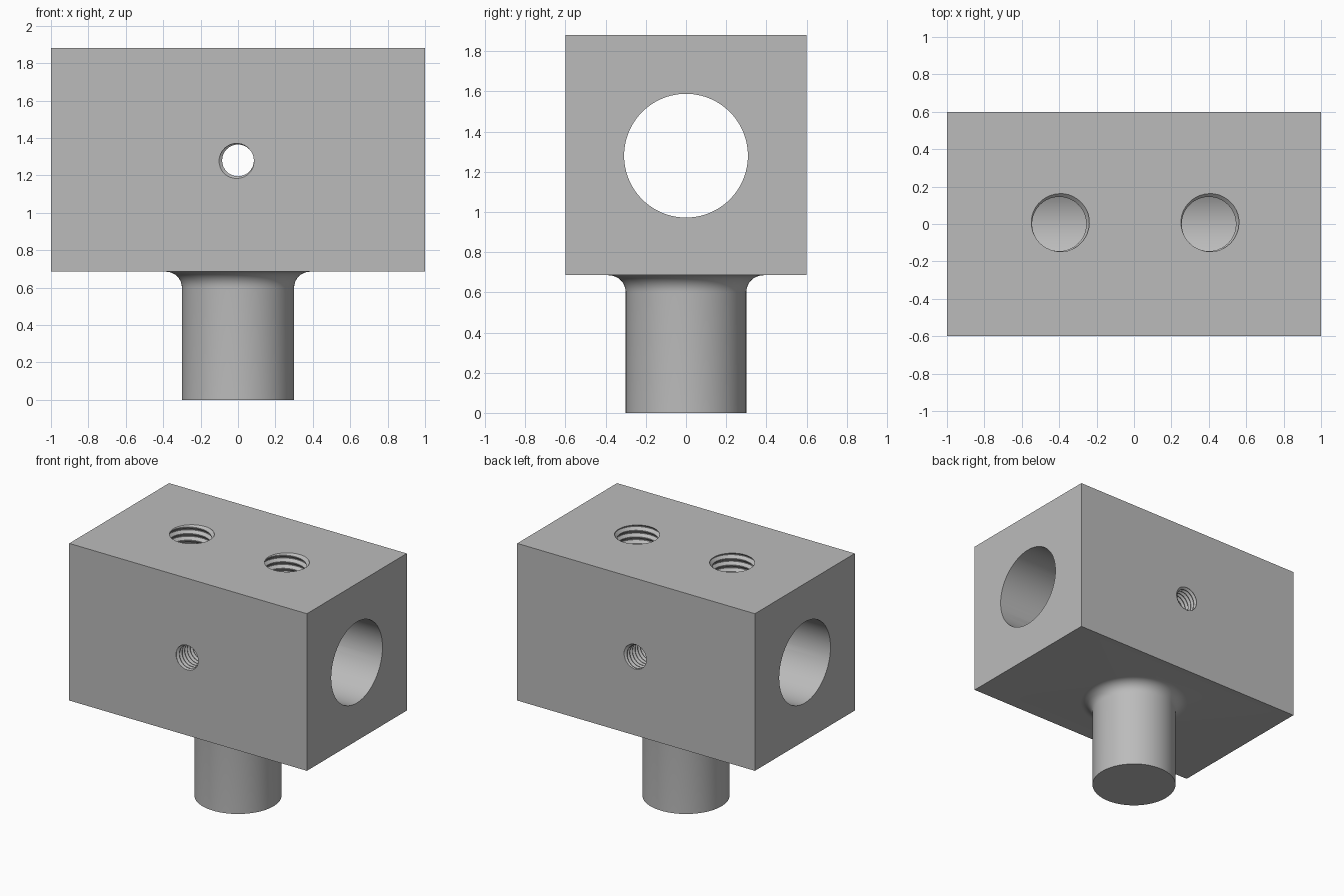
import bpy, bmesh
from math import sin, cos, pi, radians
from mathutils import Matrix

cube = bpy.data.objects.get("Cube")
if cube:
    bpy.data.objects.remove(cube, do_unlink=True)

steel = bpy.data.materials.new("grey_steel")
steel.use_nodes = True
COLOR = (0.5, 0.5, 0.5, 1)
steel.diffuse_color = COLOR
steel.node_tree.nodes["Principled BSDF"].inputs["Base Color"].default_value = COLOR

BASE, TOP, BORE_Z = 0.685, 1.88, 1.28


def make(name, bm, matrix=Matrix()):
    bmesh.ops.recalc_face_normals(bm, faces=bm.faces)
    bm.transform(matrix)
    mesh = bpy.data.meshes.new(name)
    bm.to_mesh(mesh)
    bm.free()
    mesh.materials.append(steel)
    obj = bpy.data.objects.new(name, mesh)
    bpy.context.collection.objects.link(obj)
    return obj


def lathe(name, profile, matrix=Matrix(), n=96):
    """Closed solid of revolution about z, with flat end caps."""
    bm = bmesh.new()
    rings = [[bm.verts.new((r * cos(2 * pi * s / n), r * sin(2 * pi * s / n), z))
              for s in range(n)] for r, z in profile]
    for a, b in zip(rings, rings[1:]):
        for s in range(n):
            t = (s + 1) % n
            bm.faces.new((a[s], a[t], b[t], b[s]))
    bm.faces.new(rings[0])
    bm.faces.new(rings[-1])
    return make(name, bm, matrix)


def thread(name, minor, major, pitch, length, matrix, n=40):
    """Solid helical screw shape along z, used to tap a hole."""
    bm = bmesh.new()
    shape = [(major, 0), (major, 0.12), (minor, 0.5), (minor, 0.62)]
    rows = 4 * int(length / pitch)
    grid = []
    for i in range(rows + 5):
        r, f = shape[i % 4]
        grid.append([bm.verts.new((r * cos(2 * pi * s / n), r * sin(2 * pi * s / n),
                                   (i // 4 + f + s / n) * pitch))
                     for s in range(n)])

    def at(i, s):
        return grid[i][s] if s < n else grid[i + 4][0]

    for i in range(rows):
        for s in range(n):
            bm.faces.new((at(i, s), at(i, s + 1), at(i + 1, s + 1), at(i + 1, s)))
    bmesh.ops.delete(bm, geom=[v for v in bm.verts if not v.link_faces], context='VERTS')
    # close both ragged ends with a fan
    ends = [e for e in bm.edges if e.is_boundary]
    for low in (True, False):
        tip = bm.verts.new((0, 0, -pitch if low else length + 2 * pitch))
        for e in ends:
            if (e.verts[0].co.z < length / 2) == low:
                bm.faces.new((e.verts[0], e.verts[1], tip))
    return make(name, bm, matrix)


def boolean(obj, other, operation):
    mod = obj.modifiers.new(operation, 'BOOLEAN')
    mod.operation, mod.solver, mod.object = operation, 'EXACT', other
    bpy.context.view_layer.objects.active = obj
    bpy.ops.object.modifier_apply(modifier=mod.name)
    bpy.data.objects.remove(other, do_unlink=True)


# Rectangular block
bm = bmesh.new()
bmesh.ops.create_cube(bm, size=1)
block = make("clamp_block", bm, Matrix.Translation((0, 0, (BASE + TOP) / 2))
             @ Matrix.Diagonal((2, 1.2, TOP - BASE, 1)))

# Round stem with a fillet under the block
R, F = 0.3, 0.085
fillet = [(R + F - F * cos(a * pi / 16), BASE - F + F * sin(a * pi / 16)) for a in range(9)]
stem = lathe("stem", [(R, 0)] + fillet + [(R + F, BASE + 0.03)])
boolean(block, stem, 'UNION')

# Large cross bore
bore = lathe("bore_cutter", [(0.308, -1.2), (0.308, 1.2)],
             Matrix.Translation((0, 0, BORE_Z)) @ Matrix.Rotation(pi / 2, 4, 'Y'))
boolean(block, bore, 'DIFFERENCE')

# Two tapped holes from the top into the bore
for x in (-0.4, 0.4):
    tap = thread("top_tap", 0.145, 0.165, 0.05, 0.6, Matrix.Translation((x, 0, 1.42)))
    boolean(block, tap, 'DIFFERENCE')

# Small tapped hole from front to back
tap = thread("side_tap", 0.085, 0.102, 0.032, 1.4,
             Matrix.Translation((0, 0.7, BORE_Z)) @ Matrix.Rotation(pi / 2, 4, 'X'), 32)
boolean(block, tap, 'DIFFERENCE')

bpy.ops.object.select_all(action='DESELECT')
block.select_set(True)
bpy.context.view_layer.objects.active = block
bpy.ops.object.shade_smooth_by_angle(angle=radians(25))
